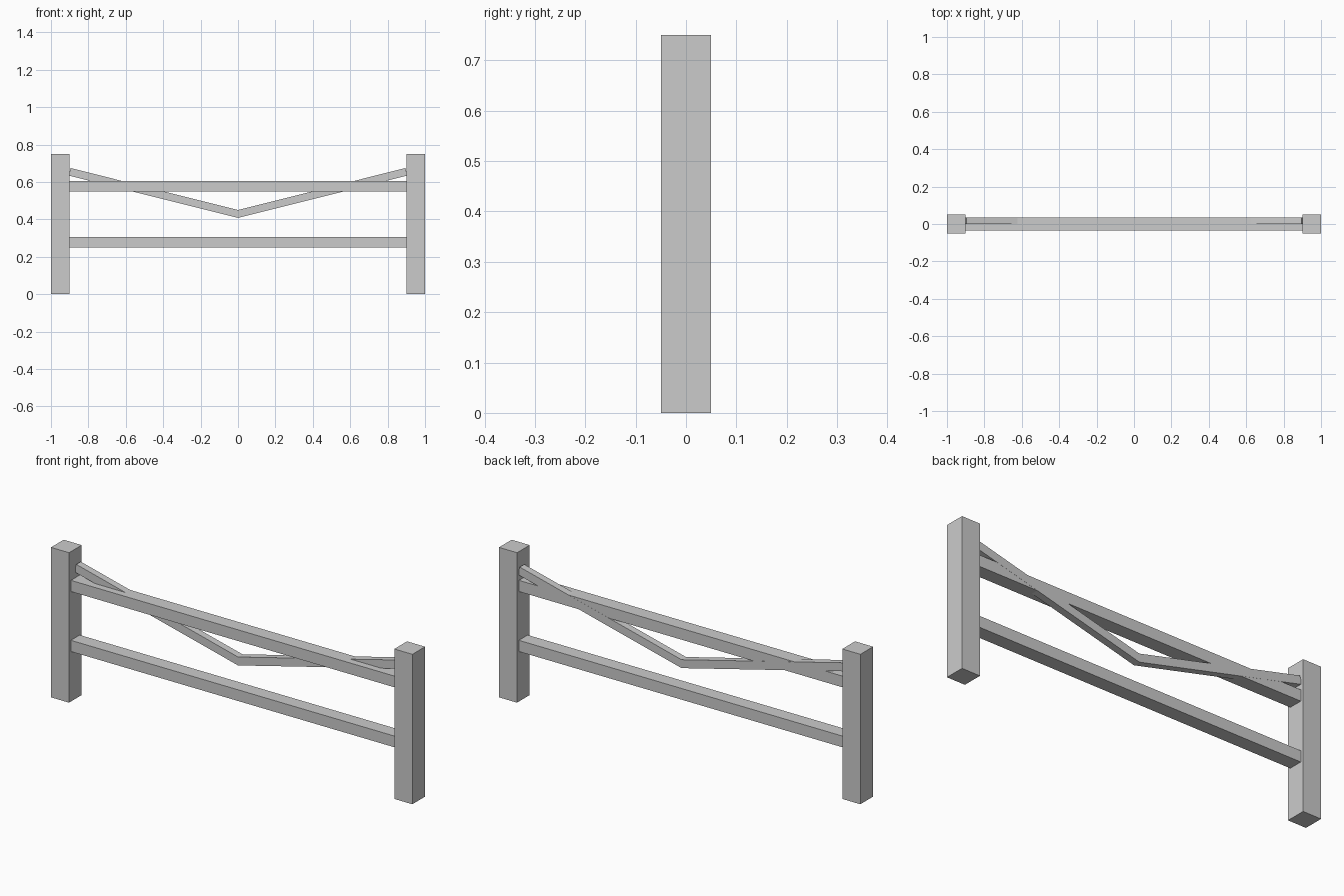
import bpy
import bmesh

# Remove the default cube
cube = bpy.data.objects.get("Cube")
if cube:
    bpy.data.objects.remove(cube, do_unlink=True)

# Single plain material
GREY = (0.6, 0.6, 0.6, 1.0)
mat = bpy.data.materials.new("light_grey")
mat.use_nodes = True
mat.diffuse_color = GREY
mat.node_tree.nodes["Principled BSDF"].inputs["Base Color"].default_value = GREY


def extrude_profile(name, outline, y_front, y_back):
    """Extrude an outline of (x, z) points from y_front to y_back."""
    bm = bmesh.new()
    face = bm.faces.new([bm.verts.new((x, y_front, z)) for x, z in outline])
    geom = bmesh.ops.extrude_face_region(bm, geom=[face])["geom"]
    verts = [g for g in geom if isinstance(g, bmesh.types.BMVert)]
    bmesh.ops.translate(bm, verts=verts, vec=(0, y_back - y_front, 0))
    bmesh.ops.recalc_face_normals(bm, faces=bm.faces)
    mesh = bpy.data.meshes.new(name)
    bm.to_mesh(mesh)
    bm.free()
    mesh.materials.append(mat)
    obj = bpy.data.objects.new(name, mesh)
    bpy.context.collection.objects.link(obj)
    return obj


def beam(name, x0, x1, z0, z1, half_depth):
    outline = [(x0, z0), (x1, z0), (x1, z1), (x0, z1)]
    return extrude_profile(name, outline, -half_depth, half_depth)


# Square end posts
beam("right_post", -1.0, -0.9, 0, 0.75, 0.05)
beam("left_post", 0.9, 1.0, 0, 0.75, 0.05)

# Horizontal rails
for name, z in (("lower_rail", 0.25), ("upper_rail", 0.55)):
    beam(name, -0.9, 0.9, z, z + 0.056, 0.035)

# V-shaped brace, mitred at the middle and cut square at both ends
bottom = [(-0.905, 0.634), (0, 0.408), (0.905, 0.634)]
top = [(0.895, 0.674), (0, 0.45), (-0.895, 0.674)]
extrude_profile("v_brace", bottom + top, 0.0, 0.0355)
